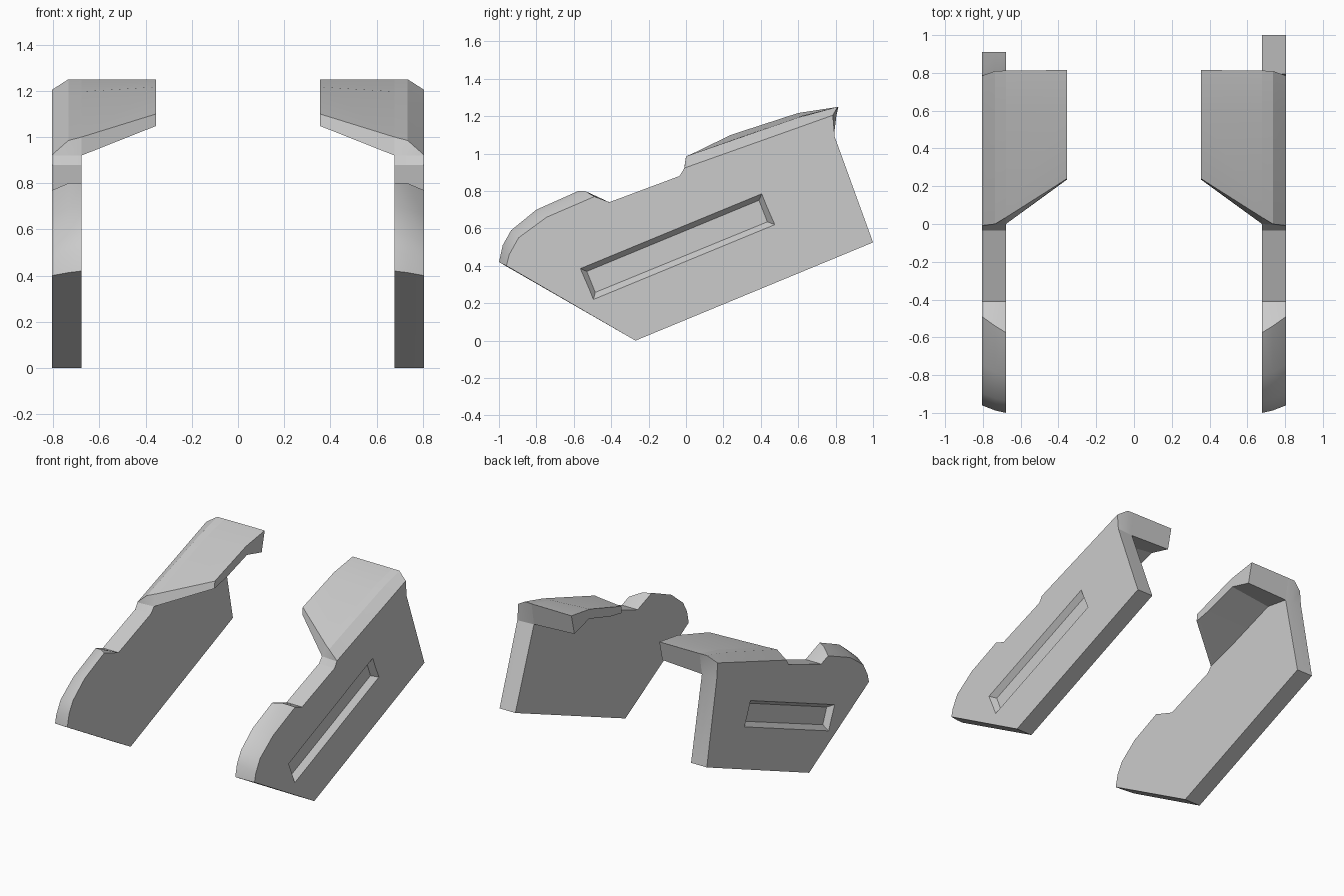
import bpy, bmesh, math

if "Cube" in bpy.data.objects:
    bpy.data.objects.remove(bpy.data.objects["Cube"])


def loft(name, stations, side):
    """Closed solid through matching (y, z) outlines placed at given x values."""
    bm = bmesh.new()
    rings = [[bm.verts.new((side * x, y, z)) for y, z in pts] for x, pts in stations]
    n = len(rings[0])
    for a, b in zip(rings, rings[1:]):
        for i in range(n):
            j = (i + 1) % n
            bm.faces.new((a[i], a[j], b[j], b[i]))
    bm.faces.new(rings[0])
    bm.faces.new(rings[-1])
    bmesh.ops.recalc_face_normals(bm, faces=bm.faces)
    me = bpy.data.meshes.new(name)
    bm.to_mesh(me)
    bm.free()
    ob = bpy.data.objects.new(name, me)
    bpy.context.collection.objects.link(ob)
    return ob


def activate(ob):
    bpy.ops.object.select_all(action='DESELECT')
    ob.select_set(True)
    bpy.context.view_layer.objects.active = ob


def smooth(ob):
    activate(ob)
    bpy.ops.object.shade_smooth_by_angle(angle=math.radians(22))


# Rounded nose, from the low front edge back to the step
nose_outer = [(-.96, .40), (-.945, .46), (-.895, .55), (-.745, .66), (-.49, .77)]
nose_mid = [(-.987, .413), (-.97, .495), (-.923, .577), (-.785, .69), (-.54, .80)]
nose_inner = [(-1, .42), (-.98, .51), (-.935, .59), (-.80, .70), (-.575, .80)]
step = [(-.41, .74), (-.035, .88)]

# Upper edge, from the flange front to the rear corner
top_outer = [(-.01, .92), (-.008, .923), (.60, 1.139), (.785, 1.205), (.795, 1.09)]
top_mid = [(-.005, .92), (0, .985), (.60, 1.193), (.81, 1.25), (.79, 1.09)]
top_inner = [(0, .92), (.035, 1.0), (.60, 1.197), (.812, 1.25), (.785, 1.09)]

# Overhanging flange sections: top edge, rear lip, underside
flange_root = top_inner[1:] + [(.60, 1.12), (.22, .985), (0, .92)]
flange_tip = [(.24, 1.10), (.60, 1.217), (.815, 1.25), (.78, 1.104),
              (.61, 1.15), (.37, 1.075), (.235, 1.048)]

# Tapered recess in the outer face
slot_rim = [(-.565, .385), (.405, .785), (.475, .62), (-.495, .22)]
slot_floor = [(-.53, .37), (.39, .75), (.435, .635), (-.485, .258)]
slot_out = [(2 * a - c, 2 * b - d) for (a, b), (c, d) in zip(slot_rim, slot_floor)]

for label, side, rear in (("right", 1, (1.0, .525)), ("left", -1, (.91, .49))):
    base = [rear, (-.27, 0)]

    # Side plate
    plate = loft(label + "_side_plate", [
        (.805, nose_outer + step + top_outer + base),
        (.735, nose_mid + step + top_mid + base),
        (.678, nose_inner + step + top_inner + base)], side)

    # Slot cut
    cutter = loft(label + "_slot_cutter", [(.845, slot_out), (.765, slot_floor)], side)
    cutter.hide_render = True
    mod = plate.modifiers.new("slot", 'BOOLEAN')
    mod.operation = 'DIFFERENCE'
    mod.solver = 'EXACT'
    mod.object = cutter
    activate(plate)
    bpy.ops.object.modifier_apply(modifier=mod.name)
    bpy.data.objects.remove(cutter)
    smooth(plate)

    # Top flange
    smooth(loft(label + "_top_flange", [(.678, flange_root), (.355, flange_tip)], side))
